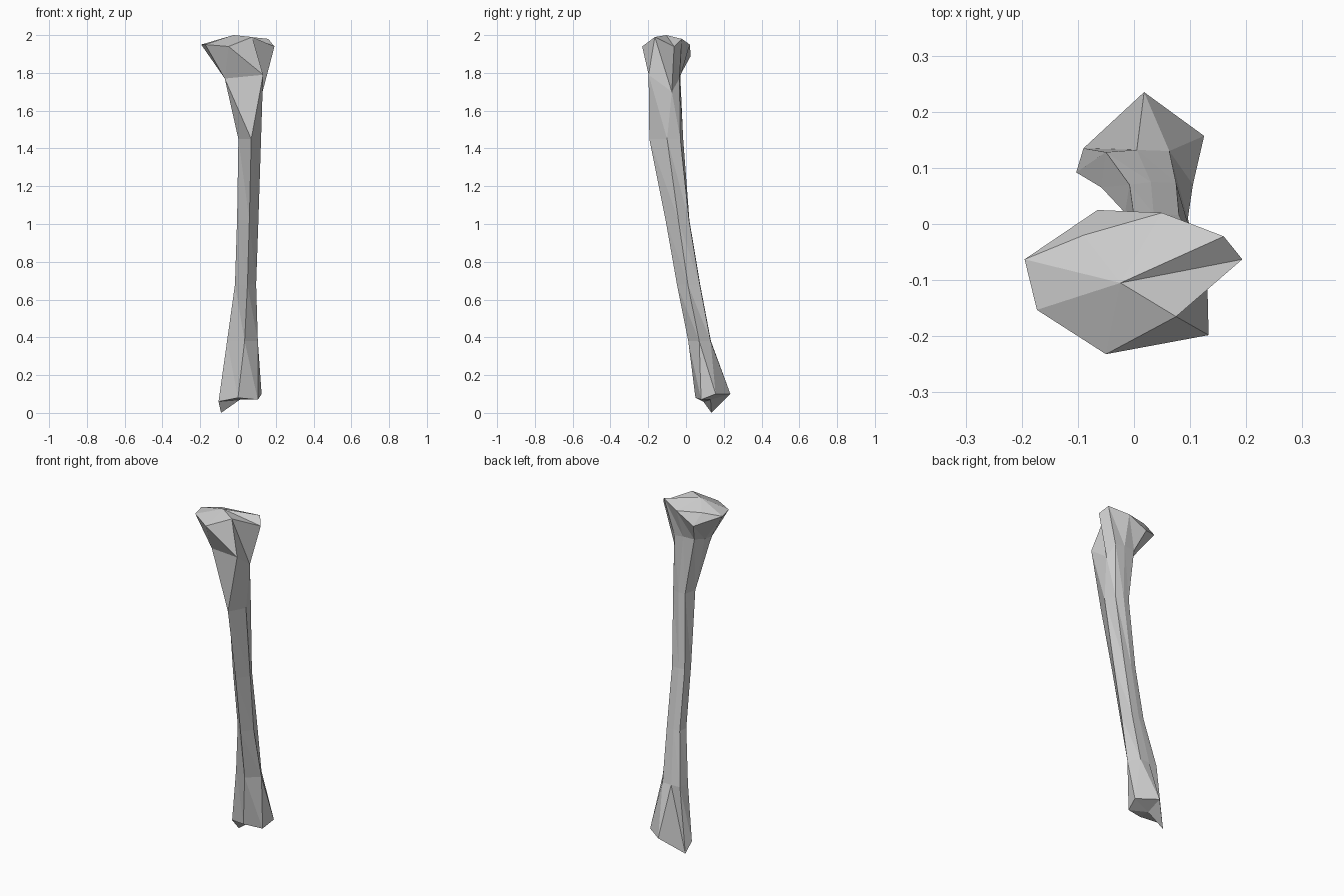
import bpy, bmesh
from mathutils import Vector

if "Cube" in bpy.data.objects:
    bpy.data.objects.remove(bpy.data.objects["Cube"])

# Rings run front, right, back right, back, back left, left (, left front, front left)
def ring(z, *xy):
    pts = [Vector((x, y, z)) for x, y in xy]
    return pts + [pts[5], pts[0]]

def ring3(*p):
    pts = [Vector(q) for q in p]
    if len(pts) == 6:
        pts += [pts[5], pts[0]]
    return pts

# Ankle end
ankle = ring3((0, .05, .08), (.105, .08, .07), (.125, .157, .1),
              (.018, .235, .1), (-.09, .135, 0), (-.103, .092, .06))
# Shaft
shaft = [
    ring(.38, (.035, .012), (.105, .07), (.063, .13), (.005, .132), (-.05, .128), (-.058, .065)),
    ring(.68, (.05, -.048), (.096, .01), (.075, .073), (.03, .075), (-.008, .07), (-.016, .02)),
    ring(1.02, (.06, -.108), (.108, -.04), (.08, .016), (.035, .018), (0, .012), (-.005, -.04)),
    ring(1.45, (.07, -.194), (.122, -.1), (.105, -.03), (.06, -.015), (.02, -.02), (.002, -.09)),
]
# Neck and front bump below the knee
neck = ring3((.133, -.198, 1.79), (.13, -.075, 1.7), (.1, -.035, 1.77), (.04, -.03, 1.78),
             (-.03, -.035, 1.78), (-.06, -.09, 1.77), (-.07, -.14, 1.77), (-.07, -.145, 1.77))
# Knee end, with a step in the rim at the back left
head = ring3((.075, -.165, 1.99), (.193, -.063, 1.94), (.16, -.022, 1.98), (.05, .02, 1.95),
             (-.065, .025, 1.89), (-.195, -.063, 1.95), (-.173, -.153, 1.95), (-.05, -.232, 1.94))
rim = list(head)
rim[4] = Vector((-.09, -.02, 1.96))
rings = [ankle, *shaft, neck, head, rim]

bm = bmesh.new()
cache = {}

def vert(p):
    key = tuple(round(c, 4) for c in p)
    if key not in cache:
        cache[key] = bm.verts.new(p)
    return cache[key]

def tri(*pts):
    vs = [vert(p) for p in pts]
    if len(set(vs)) == 3 and not bm.faces.get(vs):
        bm.faces.new(vs)

for lo, hi in zip(rings, rings[1:]):
    for i in range(8):
        j = (i + 1) % 8
        if hi is neck and i == 7:
            tri(lo[i], hi[j], hi[i])
        else:
            tri(lo[i], lo[j], hi[i])
            tri(lo[j], hi[j], hi[i])

# Fan caps on both joint surfaces
for r, c in ((rim, Vector((-.024, -.105, 2))), (ankle, Vector((.01, .13, .07)))):
    for i in range(8):
        tri(r[i], r[(i + 1) % 8], c)

bmesh.ops.recalc_face_normals(bm, faces=bm.faces[:])
mesh = bpy.data.meshes.new("shin_bone")
bm.to_mesh(mesh)
bm.free()
bpy.context.collection.objects.link(bpy.data.objects.new("shin_bone", mesh))
